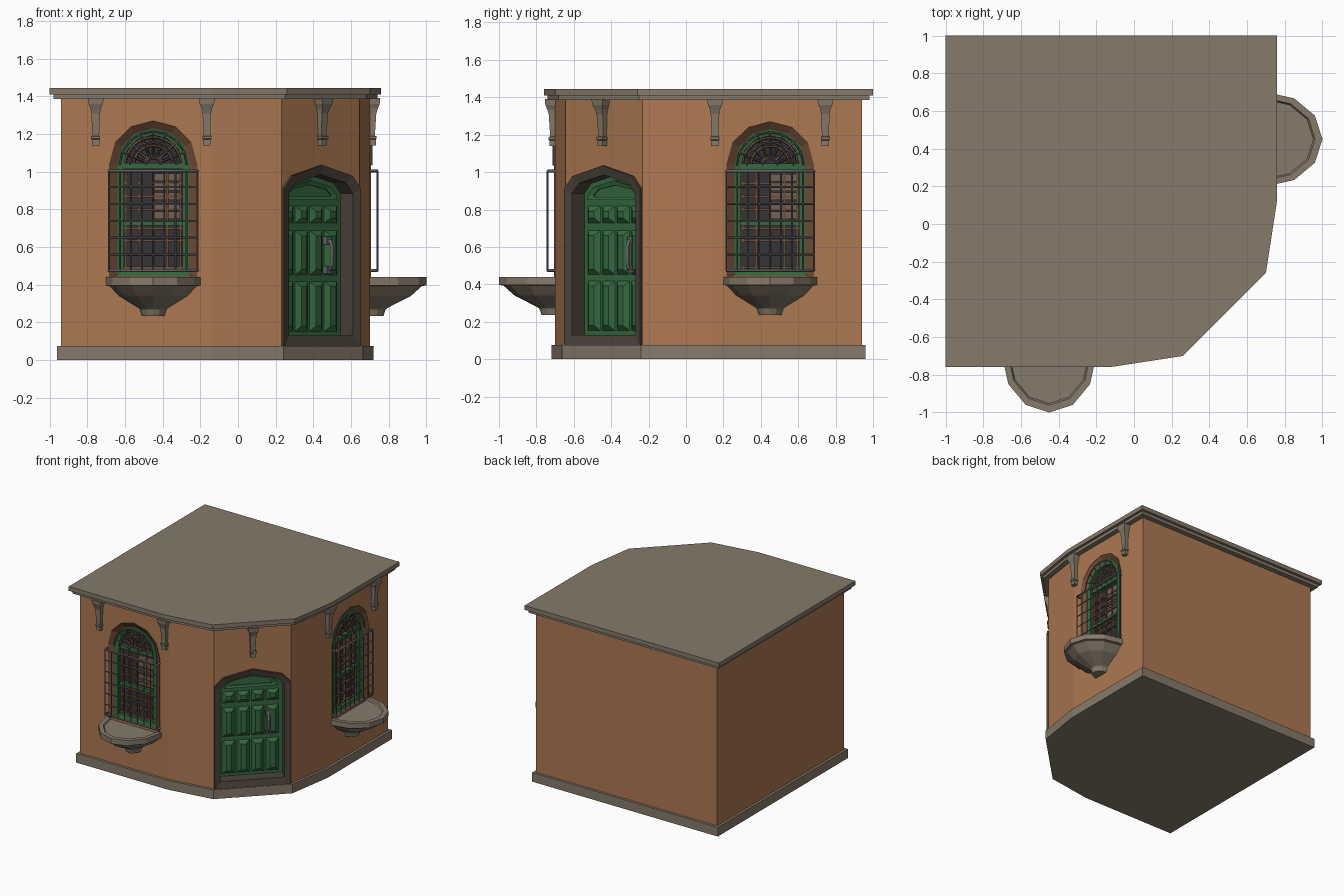
import bpy, bmesh
from math import sin, cos, pi, radians
from mathutils import Matrix, Vector

if "Cube" in bpy.data.objects:
    bpy.data.objects.remove(bpy.data.objects["Cube"])

def material(name, r, g, b):
    m = bpy.data.materials.new(name)
    m.diffuse_color = (r, g, b, 1)
    m.use_nodes = True
    m.node_tree.nodes["Principled BSDF"].inputs["Base Color"].default_value = m.diffuse_color
    return m

PLASTER = material("plaster", 0.42, 0.19, 0.085)
STONE = material("stone", 0.24, 0.195, 0.145)
DARK = material("dark_stone", 0.075, 0.058, 0.045)
BROWN = material("brown_wood", 0.16, 0.075, 0.04)
GREEN = material("green_paint", 0.035, 0.14, 0.05)
GLASS = material("dark_glass", 0.035, 0.035, 0.04)
IRON = material("iron", 0.13, 0.125, 0.135)
BLIND = material("blind", 0.17, 0.12, 0.085)

def mesh(name, verts, faces, mat, M=Matrix()):
    bm = bmesh.new()
    vs = [bm.verts.new(v) for v in verts]
    for f in faces:
        bm.faces.new([vs[i] for i in f])
    bmesh.ops.remove_doubles(bm, verts=bm.verts, dist=1e-5)
    bmesh.ops.recalc_face_normals(bm, faces=bm.faces)
    me = bpy.data.meshes.new(name)
    bm.to_mesh(me)
    bm.free()
    if mat:
        me.materials.append(mat)
    ob = bpy.data.objects.new(name, me)
    ob.matrix_world = M
    bpy.context.collection.objects.link(ob)
    return ob

def loft(name, rings, mat, M=Matrix(), cap=True, loop=False):
    """Skin a stack of closed rings; loop joins the last to the first."""
    n, k = len(rings[0]), len(rings)
    faces = [(a * n + i, a * n + (i + 1) % n, (a + 1) % k * n + (i + 1) % n, (a + 1) % k * n + i)
             for a in range(k if loop else k - 1) for i in range(n)]
    if cap and not loop:
        faces += [tuple(range(n)), tuple(range((k - 1) * n, k * n))]
    return mesh(name, [v for r in rings for v in r], faces, mat, M)

def at(pts, y):
    return [(x, y, z) for x, z in pts]

def prism(name, pts, y0, y1, mat, M):
    return loft(name, [at(pts, y0), at(pts, y1)], mat, M)

def frame(name, outer, inner, yo, yi, yb, mat, M):
    return loft(name, [at(outer, yo), at(inner, yi), at(inner, yb), at(outer, yb)], mat, M, loop=True)

def blocks(name, items, mat, M, inset=0):
    """Boxes (x0,x1,y0,y1,z0,z1); inset shrinks the front face into a raised panel."""
    verts, faces = [], []
    for x0, x1, y0, y1, z0, z1 in items:
        b = len(verts)
        for y, i in ((y0, inset), (y1, 0)):
            verts += [(x0 + i, y, z0 + i), (x1 - i, y, z0 + i), (x1 - i, y, z1 - i), (x0 + i, y, z1 - i)]
        faces += [[b + j for j in f] for f in ((0, 1, 2, 3), (4, 5, 6, 7), (0, 1, 5, 4),
                                               (1, 2, 6, 5), (2, 3, 7, 6), (3, 0, 4, 7))]
    return mesh(name, verts, faces, mat, M)

def rods(name, paths, radius, mat, M):
    cu = bpy.data.curves.new(name, 'CURVE')
    cu.dimensions = '3D'
    cu.bevel_depth, cu.bevel_resolution, cu.use_fill_caps = radius, 0, True
    for p in paths:
        s = cu.splines.new('POLY')
        s.points.add(len(p) - 1)
        for q, c in zip(s.points, p):
            q.co = (*c, 1)
    cu.materials.append(mat)
    ob = bpy.data.objects.new(name, cu)
    ob.matrix_world = M
    bpy.context.collection.objects.link(ob)

def arch(w, b, s, t, n=6):
    return [(-w, b), (w, b)] + [(w * cos(pi * i / n), s + (t - s) * sin(pi * i / n)) for i in range(n + 1)]

def pointed(w, b, s, t):
    m = s + 0.55 * (t - s)
    return [(-w, b), (w, b), (w, s), (.78 * w, m), (0, t), (-.78 * w, m), (-w, s)]

def place(x, y, deg):
    return Matrix.Translation((x, y, 0)) @ Matrix.Rotation(radians(deg), 4, 'Z')

# building footprint, measured at the roof edge (counter-clockwise)
ROOF = [Vector(p) for p in ((-1, -.76), (-.13, -.76), (.26, -.70), (.70, -.26), (.76, .13), (.76, 1), (-1, 1))]

def inward(d):
    out = []
    for i, p in enumerate(ROOF):
        a, b = (p - ROOF[i - 1]).normalized(), (ROOF[(i + 1) % len(ROOF)] - p).normalized()
        na, nb = Vector((-a.y, a.x)), Vector((-b.y, b.x))
        out.append(p + (na + nb) * d / (1 + na.dot(nb)))
    return out

def storey(name, d, z0, z1, mat):
    return loft(name, [[(p.x, p.y, z) for p in inward(d)] for z in (z0, z1)], mat)

walls = storey("walls", .06, .01, 1.40, PLASTER)
storey("plinth", .04, 0, .075, STONE)
storey("cornice", .02, 1.385, 1.412, STONE)
storey("roof_slab", 0, 1.41, 1.445, STONE)

def cut(name, pts, depth, M):
    c = prism(name, pts, -.1, depth, None, M)
    c.hide_render = True
    c.display_type = 'WIRE'
    mod = walls.modifiers.new(name, 'BOOLEAN')
    mod.operation, mod.solver, mod.object = 'DIFFERENCE', 'EXACT', c

def ray(r, a, y, zc=1.035):
    return (r * cos(a), y, zc + r * sin(a))

def window(side, M):
    n = side + "_window_"
    cut(n + "cutter", arch(.23, .43, 1.04, 1.265), .075, M)
    # surround, green frame and glass
    frame(n + "surround", arch(.234, .425, 1.04, 1.27), arch(.188, .455, 1.04, 1.228), -.005, .025, .07, BROWN, M)
    frame(n + "green_frame", arch(.19, .45, 1.04, 1.23), arch(.155, .48, 1.04, 1.195), .02, .026, .07, GREEN, M)
    prism(n + "glass", arch(.18, .46, 1.04, 1.22), .06, .072, GLASS, M)
    blocks(n + "rails", [(-.17, .17, .03, .065, 1.015, 1.045), (-.17, .17, .035, .065, .715, .74)], GREEN, M)
    # sash bars and fanlight
    bars = [(x - .006, x + .006, .042, .062, .47, 1.02) for x in (-.145, -.075, 0, .075, .145)]
    bars += [(-.155, .155, .044, .062, z - .006, z + .006) for z in (.49, .56, .635, .70, .80, .87, .94)]
    blocks(n + "sash_bars", bars, BROWN, M)
    spokes = [pi * i / 8 for i in range(1, 8)]
    fan = [[ray(.03, a, .05), ray(.16, a, .05)] for a in spokes]
    fan += [[ray(r, pi * i / 8, .05) for i in range(9)] for r in (.05, .105, .15)]
    rods(n + "fanlight", fan, .007, BROWN, M)
    # half-drawn slatted blind
    blocks(n + "blind", [(.006, .15, .05, .06, .75 + .05 * i, .79 + .05 * i) for i in range(5)], BLIND, M)
    # iron grille with returns to the wall
    y, w = -.04, .235
    grille = [[(-w + w * i / 4, y, .47), (-w + w * i / 4, y, 1.005)] for i in range(9)]
    grille += [[(-w, y, z), (w, y, z)] for z in (.56, .65, .74, .83, .92)]
    rods(n + "grille", grille, .005, IRON, M)
    rods(n + "grille_rails", [[(-w, .01, z), (-w, y, z), (w, y, z), (w, .01, z)] for z in (.475, 1.005)], .008, IRON, M)
    fan = [[ray(.04, a, -.008), ray(.178, a, -.008)] for a in spokes]
    fan += [[ray(r, pi * i / 8, -.008) for i in range(9)] for r in (.04, .125, .178)]
    rods(n + "fan_grille", fan, .005, IRON, M)
    # half-round stone planter ledge: (radius factor, height)
    prof = [(.02, .428), (.84, .428), (.87, .44), (1, .44), (1, .397), (.92, .393), (.76, .35), (.72, .34),
            (.31, .277), (.28, .27), (.24, .235), (.02, .235)]
    rings = []
    for i in range(7):
        a = pi * i / 6
        rings.append([(.25 * f * cos(a), -.30 * f * sin(a), z) for f, z in prof])
    loft(side + "_planter", rings, STONE, M)

window("front", place(-.45, -.70, 0))
window("right", place(.70, .45, 90))

# roof brackets: (height, half width, depth)
STEPS = [(1.39, .042, .055), (1.36, .038, .052), (1.335, .027, .042), (1.31, .023, .034), (1.19, .018, .026),
         (1.188, .024, .036), (1.175, .024, .036), (1.17, .02, .031), (1.14, .02, .031)]
for i, (x, y, a) in enumerate([(-.755, -.70, 0), (-.165, -.70, 0), (.4375, -.4375, 45), (.70, .155, 90), (.70, .745, 90)]):
    loft(f"bracket_{i + 1}", [[(-w, .01, z), (w, .01, z), (w, -d, z), (-w, -d, z)] for z, w, d in STEPS],
         STONE, place(x, y, a))

# corner door
D = place(.4375, -.4375, 45)
cut("door_cutter", pointed(.265, .09, .90, 1.01), .12, D)
frame("door_frame", pointed(.288, .06, .91, 1.035), pointed(.24, .13, .885, .985), -.016, -.004, .115, DARK, D)
prism("door_leaf", pointed(.25, .12, .89, .99), .09, .115, GREEN, D)
panels = [(-.215 + .11 * c, -.115 + .11 * c, .068, .092, z0, z1)
          for c in range(4) for z0, z1 in ((.15, .42), (.45, .69), (.725, .82))]
blocks("door_panels", panels, GREEN, D, inset=.03)
frame("door_arch_moulding", pointed(.2, .85, .875, .955), pointed(.16, .868, .88, .93), .075, .082, .092, GREEN, D)

# door handle
h = .13
rods("door_handle", [[(h, .09, .475), (h, .055, .485), (h, .045, .51), (h, .045, .605), (h, .055, .63), (h, .09, .64)]],
     .012, IRON, D)
blocks("handle_plates", [(h - .02, h + .02, .062, .09, z - .02, z + .02) for z in (.48, .635)], IRON, D)
